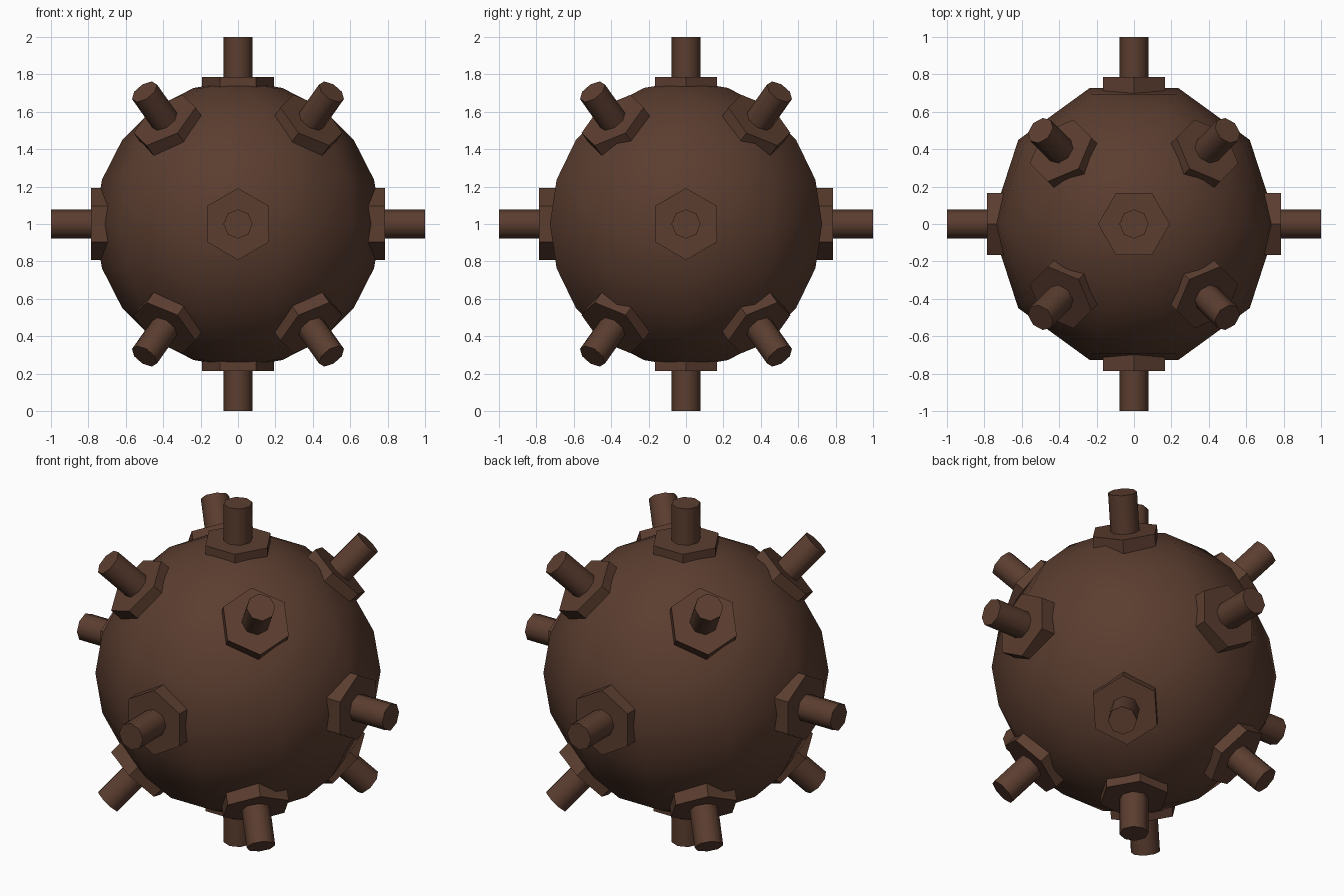
import bpy, math
from mathutils import Matrix, Vector

if "Cube" in bpy.data.objects:
    bpy.data.objects.remove(bpy.data.objects["Cube"])

CENTRE = Vector((0, 0, 1))

brown = bpy.data.materials.new("dark rusty brown")
brown.diffuse_color = (0.105, 0.047, 0.029, 1)
brown.use_nodes = True
brown.node_tree.nodes["Principled BSDF"].inputs["Base Color"].default_value = brown.diffuse_color


def finish(name, smooth=True):
    ob = bpy.context.object
    ob.name = name
    ob.data.materials.append(brown)
    if smooth:
        bpy.ops.object.shade_smooth_by_angle(angle=math.radians(50))
    return ob


def horn_frame(az, el):
    """Local z points outward, local x points up along the meridian."""
    out = Vector((math.cos(el) * math.cos(az), math.cos(el) * math.sin(az), math.sin(el)))
    side = Vector((-math.sin(az), math.cos(az), 0))
    up = out.cross(side)
    return Matrix((up, side, out)).transposed().to_4x4()


def prism(name, sides, radius, start, end, frame, smooth):
    bpy.ops.mesh.primitive_cylinder_add(vertices=sides, radius=radius, depth=end - start)
    ob = finish(name, smooth)
    # put a corner on local x (the primitive starts on local y)
    local = Matrix.Translation((0, 0, (start + end) / 2)) @ Matrix.Rotation(math.pi / 2, 4, 'Z')
    ob.matrix_world = Matrix.Translation(CENTRE) @ frame @ local


# round body, ten sided
bpy.ops.mesh.primitive_uv_sphere_add(segments=10, ring_count=10, radius=0.765,
                                     location=CENTRE, rotation=(0, 0, math.pi / 2))
finish("body")

# horn directions: four round the middle, four above, four below, two poles
q = math.pi / 4
directions = [(2 * i * q, 0) for i in range(4)]
directions += [((2 * i + 1) * q, s * q) for i in range(4) for s in (1, -1)]
directions += [(0, 2 * q), (0, -2 * q)]

for i, (az, el) in enumerate(directions, 1):
    frame = horn_frame(az, el)
    prism(f"hex_base_{i}", 6, 0.192, 0.65, 0.785, frame, False)
    prism(f"horn_{i}", 8, 0.078, 0.70, 1.0, frame, True)
